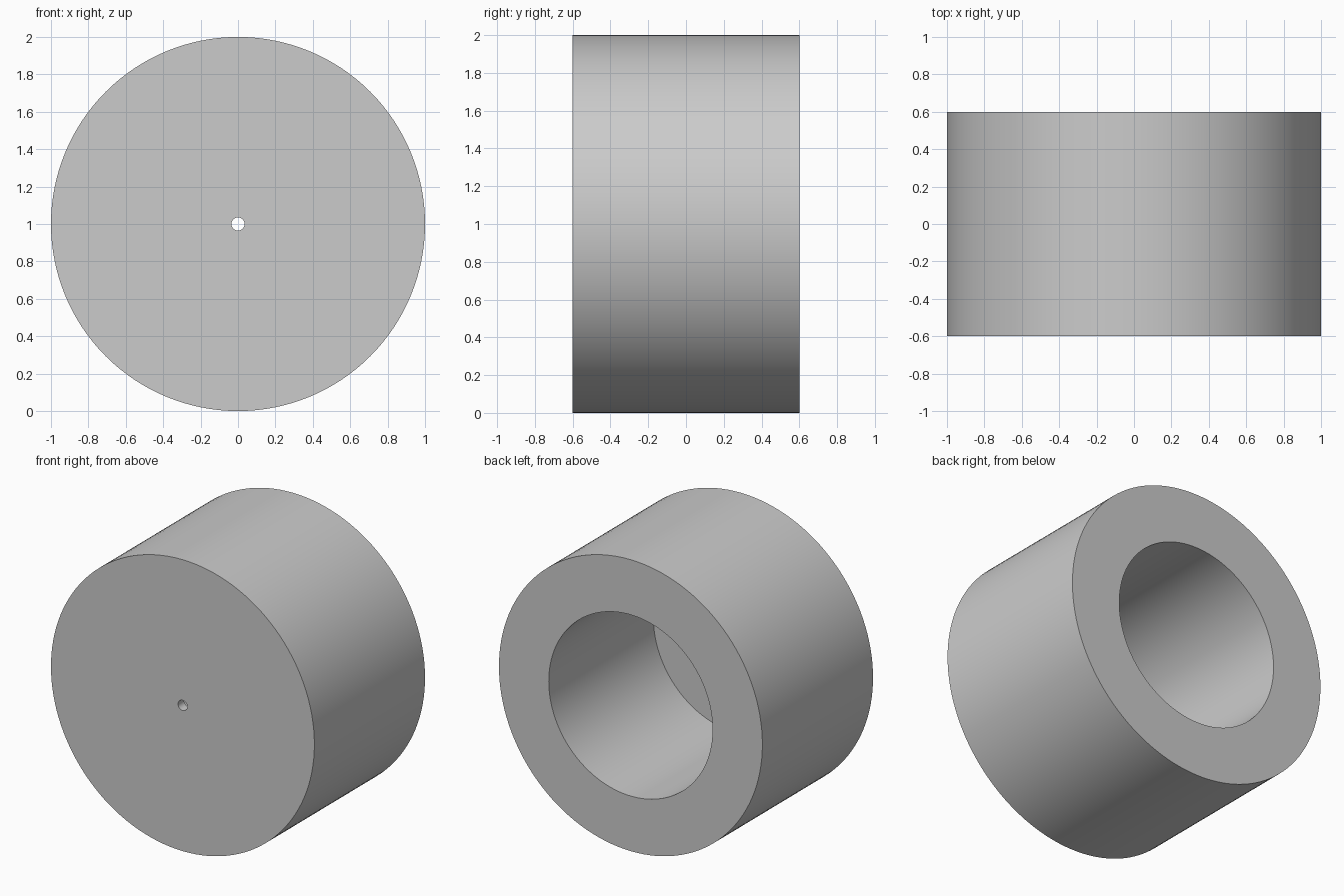
import bpy, bmesh, math
from mathutils import Matrix

cube = bpy.data.objects.get("Cube")
if cube:
    bpy.data.objects.remove(cube, do_unlink=True)

SEGMENTS = 128
OUTER, BORE, PINHOLE = 1.0, 0.622, 0.035
FRONT, FLOOR, BACK = -0.6, -0.535, 0.6

# Plain grey material
grey = bpy.data.materials.new("grey")
grey.use_nodes = True
colour = (0.6, 0.6, 0.6, 1)
grey.diffuse_color = colour
grey.node_tree.nodes["Principled BSDF"].inputs["Base Color"].default_value = colour

# Closed cross-section (radius, y) of the cup: wall, bore, floor and pinhole
profile = [(PINHOLE, FRONT), (OUTER, FRONT), (OUTER, BACK),
           (BORE, BACK), (BORE, FLOOR), (PINHOLE, FLOOR)]

bm = bmesh.new()
verts = [bm.verts.new((r, y, 0)) for r, y in profile]
edges = [bm.edges.new((v, verts[i - 1])) for i, v in enumerate(verts)]
bmesh.ops.spin(bm, geom=verts + edges, cent=(0, 0, 0), axis=(0, 1, 0),
               angle=math.tau, steps=SEGMENTS, use_merge=True)
bmesh.ops.remove_doubles(bm, verts=bm.verts, dist=0.0001)
bmesh.ops.recalc_face_normals(bm, faces=bm.faces)
bm.transform(Matrix.Translation((0, 0, OUTER)))

mesh = bpy.data.meshes.new("bored_cylinder")
bm.to_mesh(mesh)
bm.free()
mesh.materials.append(grey)
body = bpy.data.objects.new("bored_cylinder", mesh)
bpy.context.collection.objects.link(body)

# Smooth curved walls, sharp rims
bpy.context.view_layer.objects.active = body
body.select_set(True)
bpy.ops.object.shade_smooth_by_angle(angle=math.radians(30))
